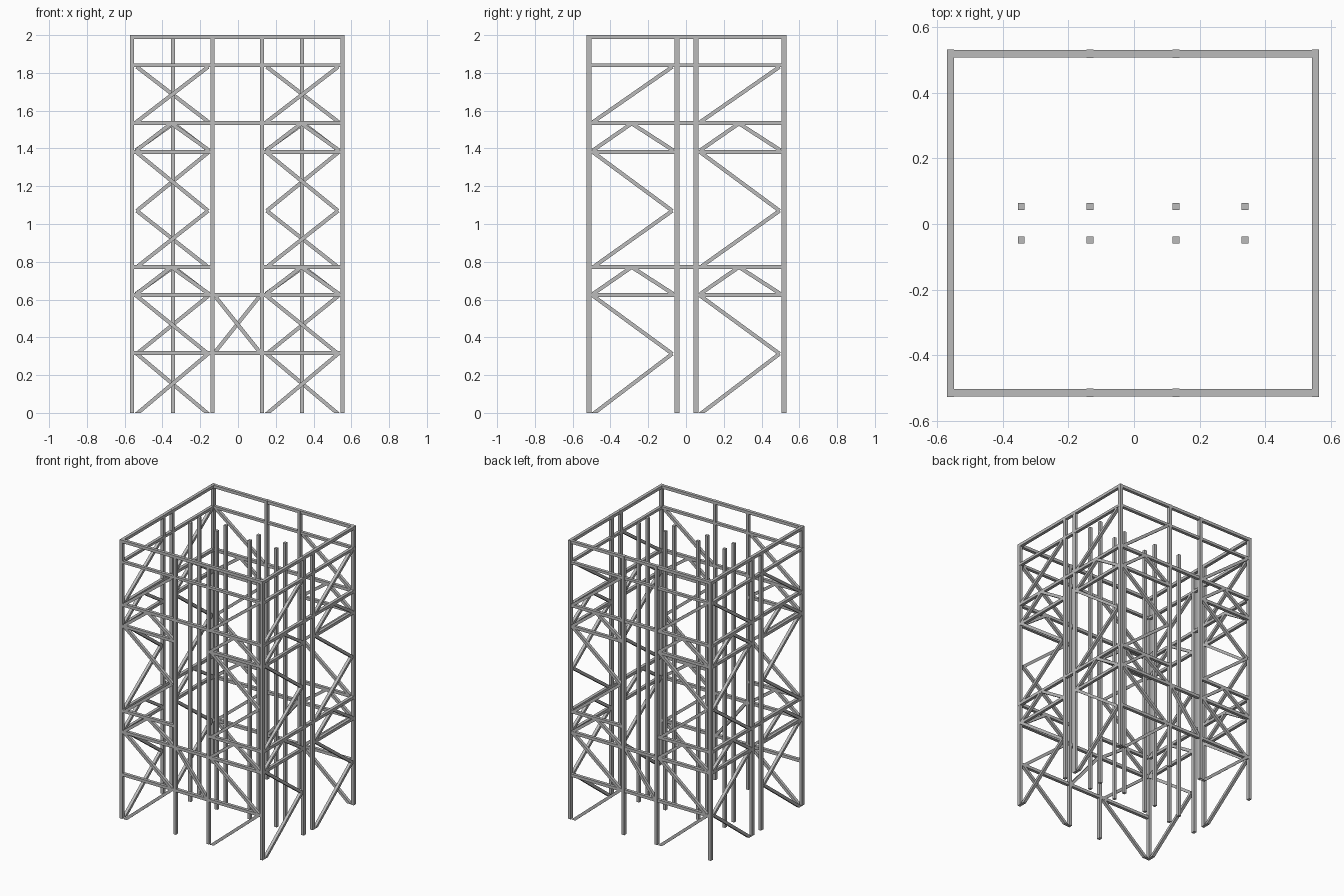
import bpy, bmesh, math
from mathutils import Vector, Matrix

if "Cube" in bpy.data.objects:
    bpy.data.objects.remove(bpy.data.objects["Cube"])

steel = bpy.data.materials.new("steel_grey")
steel.diffuse_color = (0.5, 0.5, 0.5, 1)
steel.use_nodes = True
steel.node_tree.nodes["Principled BSDF"].inputs["Base Color"].default_value = steel.diffuse_color

OX, OY = -0.003, 0.0025          # small offset of the frame grid
X_OUT, X_MID, X_IN = 0.557, 0.131, 0.341
Y_OUT, Y_MID = 0.517, 0.051
T = 0.021                        # section size of all members


def beam(bm, a, b, w=T, h=T):
    """Add a square bar running from a to b."""
    a, b = Vector(a), Vector(b)
    d = (b - a).normalized()
    up = Vector((0, 1, 0)) if abs(d.z) > 0.99 else Vector((0, 0, 1))
    side = d.cross(up).normalized()
    top = side.cross(d)
    rot = Matrix((side, d, top)).transposed().to_4x4()
    size = Matrix.Diagonal((w, (b - a).length, h, 1))
    bmesh.ops.create_cube(bm, size=1, matrix=Matrix.Translation((a + b) / 2) @ rot @ size)


def finish(name, bm, trim=False):
    if trim:                     # cut the feet flat at the ground
        geom = bm.verts[:] + bm.edges[:] + bm.faces[:]
        cut = bmesh.ops.bisect_plane(bm, geom=geom, plane_co=(0, 0, 0),
                                     plane_no=(0, 0, 1), clear_inner=True)
        edges = [e for e in cut["geom_cut"] if isinstance(e, bmesh.types.BMEdge)]
        bmesh.ops.holes_fill(bm, edges=edges)
    bmesh.ops.translate(bm, verts=bm.verts, vec=(OX, OY, 0))
    bmesh.ops.recalc_face_normals(bm, faces=bm.faces)
    me = bpy.data.meshes.new(name)
    bm.to_mesh(me)
    bm.free()
    me.materials.append(steel)
    bpy.context.collection.objects.link(bpy.data.objects.new(name, me))


def posts(name, spots, w=T, h=T):
    bm = bmesh.new()
    for x, y in spots:
        beam(bm, (x, y, 0), (x, y, 2), w, h)
    finish(name, bm)


# Vertical posts
S = (-1, 1)
posts("corner_posts", [(i * X_OUT, j * Y_OUT) for i in S for j in S], T, 0.026)
posts("front_back_posts", [(i * X_MID, j * Y_OUT) for i in S for j in S], T, 0.026)
posts("side_posts", [(i * X_OUT, j * Y_MID) for i in S for j in S], T, 0.026)
posts("core_posts", [(i * x, j * Y_MID) for i in S for j in S for x in (X_MID, X_IN)])


def wall(name, place, out, mid, full, split, center_brace):
    """Rails and braces of one wall; place(u, z) gives the 3D point."""
    bays = ((-out, -mid), (mid, out))
    bm = bmesh.new()
    for z in full:
        beam(bm, place(-out - T / 2, z), place(out + T / 2, z), 0.022, T if z != 1.841 else 0.018)
    for z in split:
        for a, b in bays:
            beam(bm, place(a, z), place(b, z))
    finish(name + "_rails", bm)

    bm = bmesh.new()
    for a, b in bays:
        lo, hi, c = a + 0.022, b - 0.024, (a + b) / 2
        # zigzag braces over two storeys
        for z0, z1, z2 in ((0, 0.313, 0.62), (0.777, 1.07, 1.38)):
            foot = -0.03 if z0 == 0 else z0
            slope = (hi - lo - 0.008) / (z1 - z0)
            beam(bm, place(lo + 0.008 + slope * (foot - z0), foot), place(hi, z1), T, 0.02)
            beam(bm, place(hi, z1), place(lo, z2), T, 0.02)
        # single brace of the top storey
        beam(bm, place(lo, 1.54), place(hi, 1.832), T, 0.02)
        # chevrons in the belt storeys
        for z in (0.63, 1.39):
            beam(bm, place(lo, z), place(c - 0.006, z + 0.142), T, 0.02)
            beam(bm, place(c - 0.006, z + 0.142), place(hi + 0.005, z), T, 0.02)
    if center_brace:
        beam(bm, place(-mid + 0.015, 0.615), place(mid - 0.015, 0.325), T, 0.02)
    finish(name + "_braces", bm, trim=True)


# Front and back walls are turned copies of each other
fb_full, fb_split = (1.989, 1.841, 1.534, 0.623, 0.316), (1.382, 0.773)
wall("front", lambda u, z: (u, -Y_OUT, z), X_OUT, X_MID, fb_full, fb_split, True)
wall("back", lambda u, z: (-u, Y_OUT, z), X_OUT, X_MID, fb_full, fb_split, True)

# Side walls lean the same way
s_full, s_split = (1.989, 1.841, 1.534, 0.773), (1.382, 0.623)
wall("right", lambda u, z: (X_OUT, u, z), Y_OUT, Y_MID, s_full, s_split, False)
wall("left", lambda u, z: (-X_OUT, u, z), Y_OUT, Y_MID, s_full, s_split, False)
